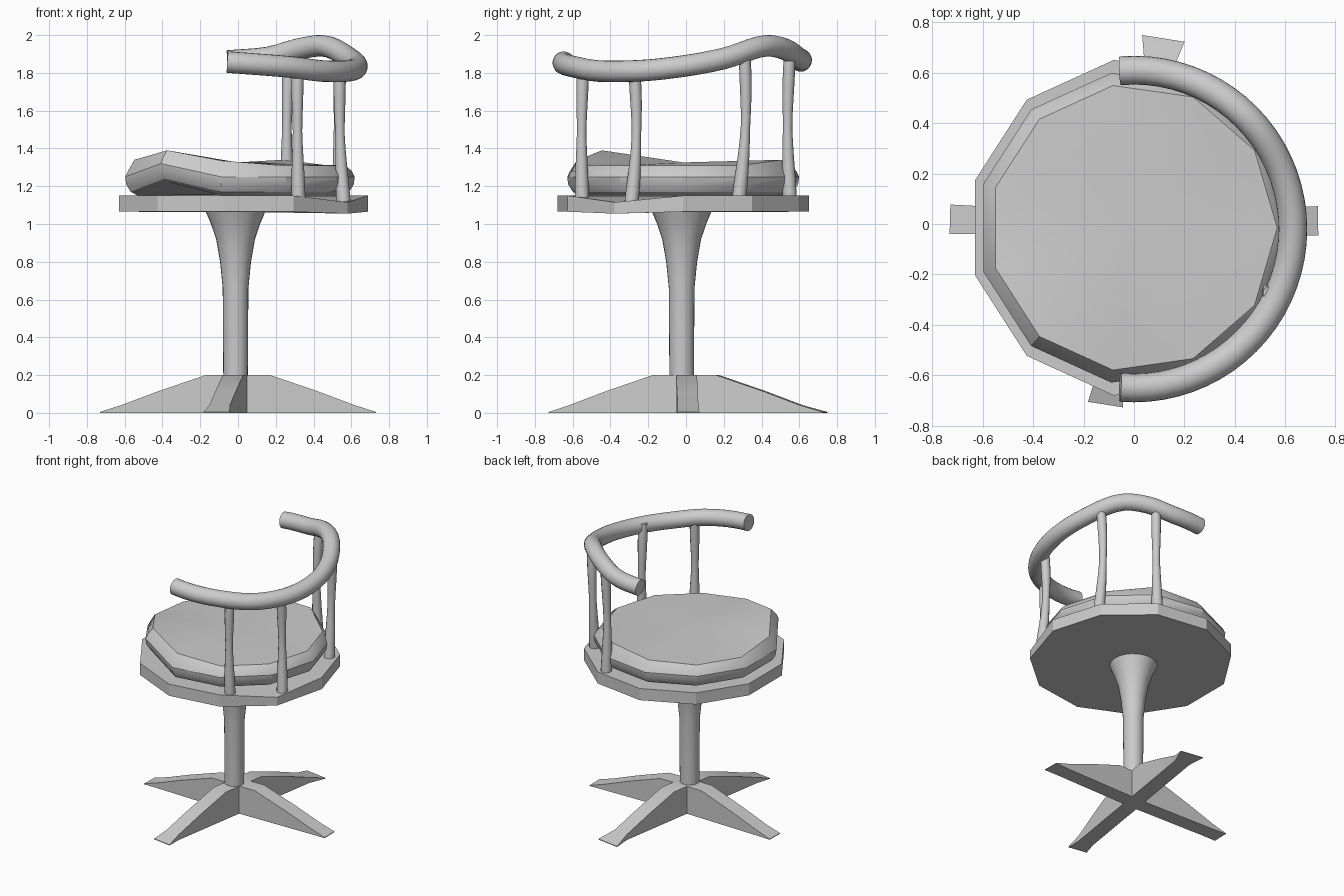
import bpy, bmesh
from math import sin, cos, pi, radians
from mathutils import Vector

if "Cube" in bpy.data.objects:
    bpy.data.objects.remove(bpy.data.objects["Cube"])


def loft(name, rings, angle=30):
    """Skin a list of equal-length point rings and cap both ends."""
    bm = bmesh.new()
    vr = [[bm.verts.new(p) for p in ring] for ring in rings]
    n = len(vr[0])
    for a, b in zip(vr, vr[1:]):
        for i in range(n):
            j = (i + 1) % n
            bm.faces.new((a[i], a[j], b[j], b[i]))
    for ring in (vr[0], vr[-1]):
        c = bm.verts.new(sum((v.co for v in ring), Vector()) / n)
        for i in range(n):
            bm.faces.new((ring[i], ring[(i + 1) % n], c))
    bmesh.ops.recalc_face_normals(bm, faces=bm.faces)
    me = bpy.data.meshes.new(name)
    bm.to_mesh(me)
    bm.free()
    ob = bpy.data.objects.new(name, me)
    bpy.context.collection.objects.link(ob)
    bpy.ops.object.select_all(action='DESELECT')
    ob.select_set(True)
    bpy.context.view_layer.objects.active = ob
    bpy.ops.object.shade_smooth_by_angle(angle=radians(angle))
    return ob


def ring(x, y, z, r, n, lift=None):
    """Horizontal ring; lift maps vertex index to a height offset."""
    lift = lift or {}
    return [(x + r * cos(2 * pi * i / n), y + r * sin(2 * pi * i / n), z + lift.get(i, 0))
            for i in range(n)]


def tube(name, path, radii, n=16):
    """Round tube along a path of points."""
    pts = [Vector(p) for p in path]
    rings = []
    for i, p in enumerate(pts):
        t = (pts[min(i + 1, len(pts) - 1)] - pts[max(i - 1, 0)]).normalized()
        ref = Vector((0, 0, 1)) if abs(t.z) < 0.7 else Vector((1, 0, 0))
        u = ref.cross(t).normalized()
        v = t.cross(u)
        rings.append([p + radii[i] * (cos(2 * pi * k / n) * u + sin(2 * pi * k / n) * v)
                      for k in range(n)])
    return loft(name, rings, 40)


def smooth(table, x):
    """Catmull-Rom interpolation through (x, value) pairs."""
    k = max(i for i in range(len(table) - 1) if x >= table[i][0] - 1e-6)

    def slope(i):
        a, b = table[max(i - 1, 0)], table[min(i + 1, len(table) - 1)]
        return (b[1] - a[1]) / (b[0] - a[0])
    (x0, y0), (x1, y1) = table[k], table[k + 1]
    h = x1 - x0
    t = (x - x0) / h
    return ((2*t**3 - 3*t**2 + 1) * y0 + (t**3 - 2*t**2 + t) * h * slope(k)
            + (3*t**2 - 2*t**3) * y1 + (t**3 - t**2) * h * slope(k + 1))


# Eleven-sided seat plate, one front corner dented
loft("seat_plate", [ring(0.015, -0.015, 1.065, 0.672, 11, {10: -0.01}),
                    ring(0.015, -0.015, 1.15, 0.672, 11, {10: -0.035})])

# Cushion with rounded rim and one lifted front-left corner
low = {7: 0.07}
top = {2: 0.03, 3: 0.01, 6: 0.03, 7: 0.08, 8: 0.025}
profile = [(1.15, 0.55, low), (1.17, 0.59, low), (1.21, 0.615, low),
           (1.25, 0.62, low), (1.28, 0.605, low), (1.31, 0.57, top)]
loft("cushion", [ring(-0.002, -0.015, z, r, 11, l) for z, r, l in profile])

# Flared pedestal
column = [(0, 0.064), (0.2, 0.065), (0.66, 0.068), (0.80, 0.082),
          (0.92, 0.103), (1.0, 0.13), (1.066, 0.158)]
loft("pedestal", [ring(-0.013, -0.023, z, r, 24) for z, r in column], 40)

# Four wedge feet: (distance, height, half width)
for name, ang, reach, tip in (("right_foot", 1, 0.73, 0.058), ("back_foot", 81, 0.745, 0.085),
                              ("left_foot", 178.5, 0.73, 0.058), ("front_foot", 261, 0.725, 0.07)):
    d = Vector((cos(radians(ang)), sin(radians(ang)), 0))
    s = Vector((-d.y, d.x, 0))
    rings = []
    for r, z, w in ((0, 0.2, 0.055), (0.17, 0.2, 0.055), (0.42, 0.115, 0.055),
                    (0.62, 0.04, 0.055), (reach, 0.005, tip)):
        up = Vector((0, 0, z))
        p = d * r
        rings.append([p - s * w, p + s * w, p + s * w + up, p - s * w + up])
    loft(name, rings)

# Sweeping arm rail, height by angle around the seat
heights = [(-95, 1.857), (-65, 1.832), (-45, 1.81), (-20, 1.812), (0, 1.835),
           (20, 1.875), (43, 1.942), (60, 1.925), (75, 1.882), (95, 1.863)]
path = []
for i in range(39):
    a = -95 + 5 * i
    path.append((0.63 * cos(radians(a)), -0.02 + 0.63 * sin(radians(a)), smooth(heights, a)))
tube("arm_rail", path, [0.057] * len(path), 20)

# Turned spindles: bottom xy, top xy, sideways bow, bottom z, top z
spindles = [(0.32, -0.55, 0.315, -0.545, -0.005, 1.13, 1.85),
            (0.56, -0.29, 0.54, -0.275, 0.02, 1.10, 1.84),
            (0.54, 0.28, 0.545, 0.31, 0.02, 1.13, 1.91),
            (0.26, 0.55, 0.27, 0.55, -0.012, 1.13, 1.91)]
for k, (x0, y0, x1, y1, bow, z0, z1) in enumerate(spindles):
    pts, radii = [], []
    for i in range(11):
        t = i / 10
        b = bow * sin(pi * t)
        pts.append((x0 + (x1 - x0) * t - abs(b) * 0.5, y0 + (y1 - y0) * t + b, z0 + (z1 - z0) * t))
        radii.append(0.025 + 0.012 * abs(cos(pi * t)) ** 1.5 - 0.008 * t ** 6)
    tube(f"spindle_{k + 1}", pts, radii, 12)
